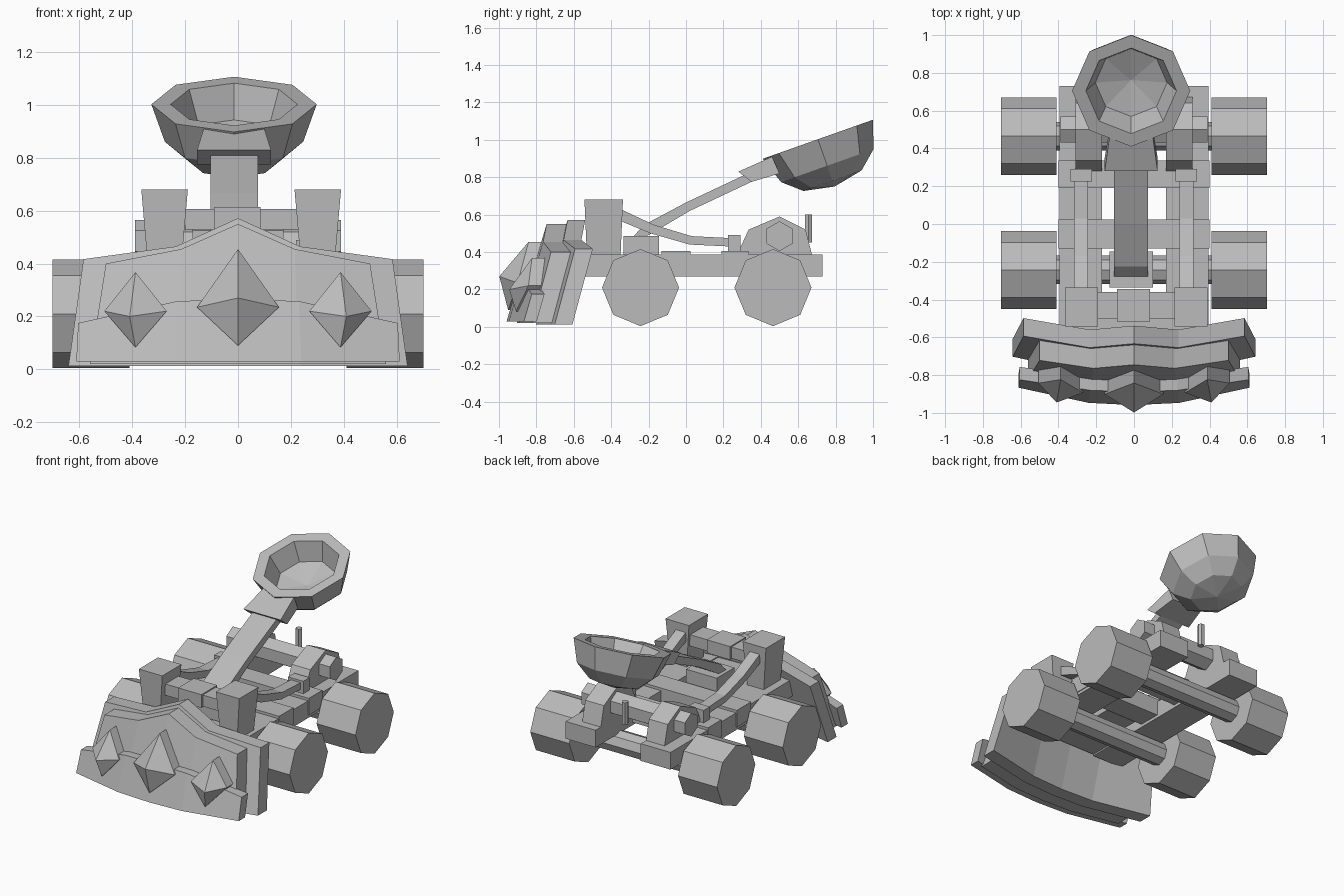
import bpy, bmesh, math
from mathutils import Matrix, Vector

if "Cube" in bpy.data.objects:
    bpy.data.objects.remove(bpy.data.objects["Cube"])

grey = bpy.data.materials.new("plain grey")
grey.diffuse_color = (0.5, 0.5, 0.5, 1)
grey.use_nodes = True
grey.node_tree.nodes["Principled BSDF"].inputs["Base Color"].default_value = grey.diffuse_color


def finish(name, bm):
    bmesh.ops.recalc_face_normals(bm, faces=bm.faces)
    me = bpy.data.meshes.new(name)
    bm.to_mesh(me)
    bm.free()
    me.materials.append(grey)
    ob = bpy.data.objects.new(name, me)
    bpy.context.collection.objects.link(ob)
    return ob


def loft(name, rings, cap=True):
    """Skin a list of equally long vertex rings; a one-point ring closes to a tip."""
    bm = bmesh.new()
    vs = [[bm.verts.new(p) for p in r] for r in rings]
    n = max(len(r) for r in rings)
    for a, b in zip(vs, vs[1:]):
        for i in range(n):
            j = (i + 1) % n
            if len(a) == 1:
                bm.faces.new((a[0], b[i], b[j]))
            elif len(b) == 1:
                bm.faces.new((a[i], a[j], b[0]))
            else:
                bm.faces.new((a[i], a[j], b[j], b[i]))
    for r in (vs[0], vs[-1]):
        if cap and len(r) > 2:
            bm.faces.new(r)
    return finish(name, bm)


def box(name, x0, x1, y0, y1, z0, z1):
    rect = [(x0, y0), (x1, y0), (x1, y1), (x0, y1)]
    return loft(name, [[(x, y, z) for x, y in rect] for z in (z0, z1)])


def side_profile(name, x0, x1, pts):
    """Extrude a (y, z) outline along x."""
    return loft(name, [[(x, y, z) for y, z in pts] for x in (x0, x1)])


def ngon(cy, cz, r, n, turn=0.0):
    return [(cy + r * math.cos(turn + math.tau * i / n),
             cz + r * math.sin(turn + math.tau * i / n)) for i in range(n)]


# Wheels and axles
for end, cy in (("front", -0.243), ("rear", 0.465)):
    side_profile(end + "_axle", -0.42, 0.42, ngon(cy, 0.21, 0.075, 8))
    for s in (-1, 1):
        side_profile(end + "_wheel", s * 0.41, s * 0.703, ngon(cy, 0.21, 0.206, 8))

# Chassis
for s in (-1, 1):
    box("side_rail", s * 0.17, s * 0.395, -0.6, 0.73, 0.27, 0.387)
for y0, y1 in ((-0.13, 0.025), (0.19, 0.335)):
    box("cross_beam", -0.4, 0.4, y0, y1, 0.29, 0.405)
box("front_cross_beam", -0.33, 0.33, -0.6, -0.36, 0.28, 0.38)

# Winch: bearing blocks, hexagonal drum and handle pin
for s in (-1, 1):
    side_profile("winch_bearing", s * 0.17, s * 0.31,
                 [(0.27, 0.38), (0.335, 0.52), (0.5, 0.59), (0.64, 0.52), (0.675, 0.38)])
side_profile("winch_drum", -0.39, 0.39, ngon(0.5, 0.485, 0.08, 6, math.pi / 6))
loft("winch_pin", [[(x, y, z) for x, y in ngon(0, 0.655, 0.022, 6)] for z in (0.45, 0.6)])

# Tapered front posts with the stop beam between them
for cx in (-0.278, 0.302):
    loft("front_post", [[(cx + a * w, -0.44 + b * d, z) for a, b in ((-1, -1), (1, -1), (1, 1), (-1, 1))]
                        for z, w, d in ((0.38, 0.062, 0.09), (0.68, 0.088, 0.103))])
box("stop_beam", -0.2, 0.23, -0.5, -0.36, 0.53, 0.607)
box("stop_pad", -0.09, 0.085, -0.515, -0.345, 0.525, 0.615)

# Bent braces from the posts down to the rear cross beam
for cx in (-0.28, 0.277):
    side_profile("brace", cx - 0.037, cx + 0.037,
                 [(-0.36, 0.635), (-0.33, 0.62), (-0.17, 0.545), (0.03, 0.485), (0.23, 0.475),
                  (0.23, 0.43), (0.02, 0.44), (-0.19, 0.5), (-0.36, 0.57)])
    box("brace_foot", cx - 0.057, cx + 0.057, 0.225, 0.292, 0.4, 0.49)

# Throwing arm with its pivot block and bowl socket
AX = -0.015
box("arm_pivot", AX - 0.115, AX + 0.115, -0.335, -0.145, 0.3, 0.487)
side_profile("throwing_arm", AX - 0.09, AX + 0.09,
             [(-0.28, 0.485), (-0.225, 0.545), (0.0, 0.665), (0.34, 0.825),
              (0.4, 0.8), (0.36, 0.78), (0.02, 0.62), (-0.2, 0.49)])
loft("bowl_socket", [[(AX - w, y0, z0), (AX + w, y0, z0), (AX + w, y1, z1), (AX - w, y1, z1)]
                     for w, y0, z0, y1, z1 in ((0.14, 0.35, 0.775, 0.28, 0.83),
                                               (0.115, 0.5, 0.82, 0.46, 0.91))])

# Eight-sided bowl, tipped forward
tilt = Matrix.Translation((AX, 0.705, 1.003)) @ Matrix.Rotation(math.radians(19.5), 4, 'X')
rings = []
for r, d in ((0, 0.268), (0.165, 0.235), (0.262, 0.15), (0.313, 0), (0.24, 0), (0.19, 0.13), (0, 0.17)):
    ring = [(x, y) for x, y in ngon(0, 0, r, 8)] if r else [(0, 0)]
    rings.append([tilt @ Vector((x, y, -d)) for x, y in ring])
loft("bowl", rings)


# Ram shield: three bowed, forward-leaning plates
LEAN = 0.3


def shield_y(x, z):
    x = abs(x)
    base = -0.71 + 0.01 * x / 0.23 if x < 0.23 else -0.70 + 0.08 * (x - 0.23) / 0.37
    return base + LEAN * z


def shield_plate(name, half, z0, off0, off1):
    """half: (top x, bottom x, top z) from the centre outward."""
    full = [(-a, -b, t) for a, b, t in reversed(half[1:])] + half
    rings = []
    for xt, xb, zt in full:
        rings.append([(x, shield_y(x, z) - off, z) for x, z, off in
                      ((xt, zt, off0), (xt, zt, off1), (xb, z0, off1), (xb, z0, off0))])
    return loft(name, rings)


shield_plate("shield_back_plate", [(0, 0, 0.572), (0.235, 0.24, 0.465), (0.585, 0.642, 0.417)], 0.012, 0, 0.095)
shield_plate("shield_middle_plate", [(0, 0, 0.55), (0.215, 0.23, 0.455), (0.5, 0.56, 0.4)], 0.02, 0.09, 0.2)
shield_plate("shield_bumper", [(0, 0, 0.265), (0.23, 0.24, 0.258), (0.605, 0.612, 0.175)], 0.03, 0.19, 0.258)

# Diamond spikes on the shield
for cx, w, z0, zm, z1, tx, ty in ((0, 0.155, 0.09, 0.235, 0.455, 0, -0.998),
                                  (-0.388, 0.118, 0.083, 0.22, 0.368, -0.41, -0.945),
                                  (0.388, 0.118, 0.083, 0.22, 0.368, 0.41, -0.945)):
    diamond = [(cx, z0), (cx + w, zm), (cx, z1), (cx - w, zm)]
    loft("shield_spike", [[(x, shield_y(x, z) - off, z) for x, z in diamond] for off in (0.18, 0.268)]
         + [[(tx, ty, zm + (0.035 if cx == 0 else -0.02))]])
